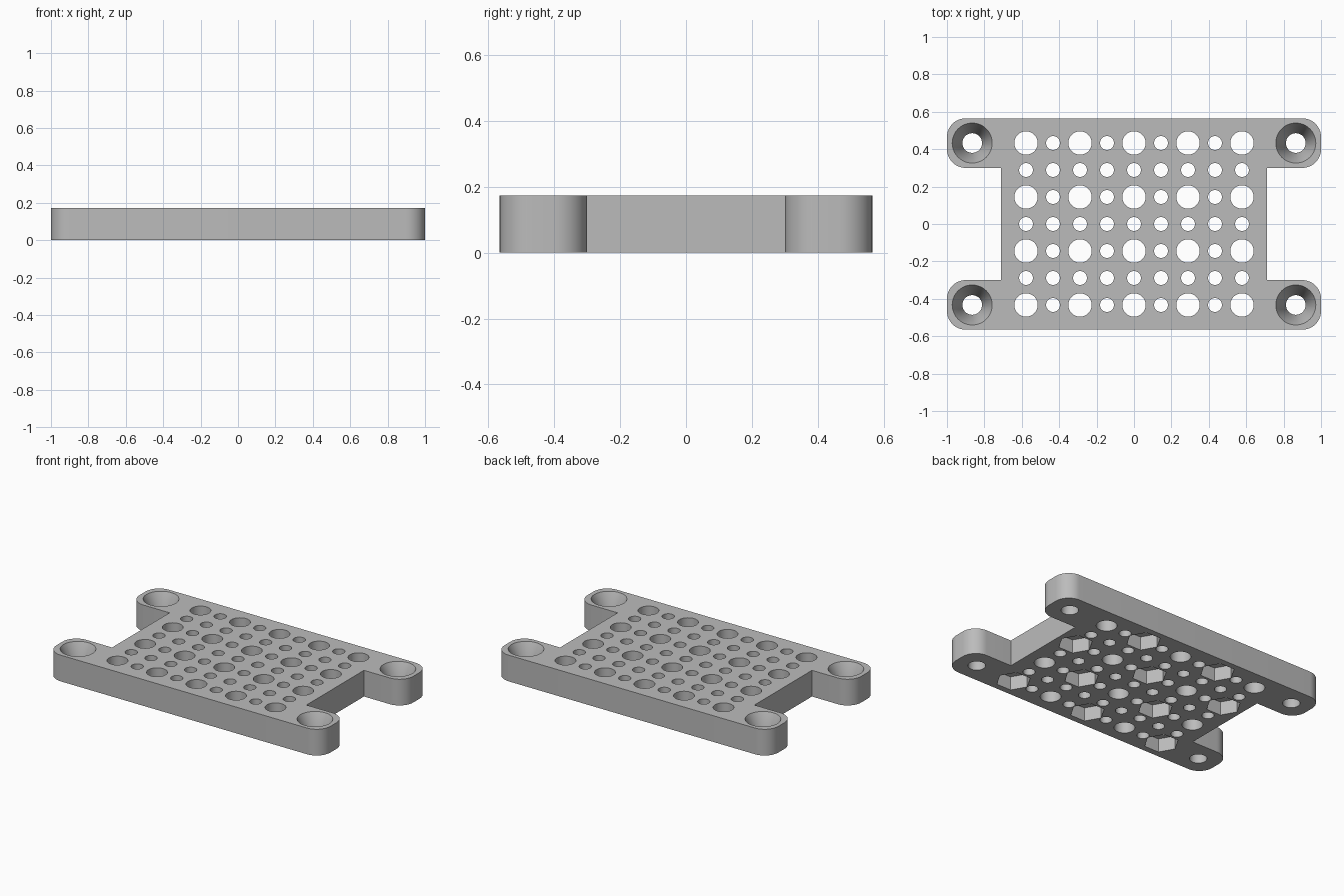
import bpy, bmesh, math

cube = bpy.data.objects.get("Cube")
if cube:
    bpy.data.objects.remove(cube, do_unlink=True)

HEIGHT = 0.173
HALF_Y = 0.565
PITCH = 0.1443
CORNER = 0.1
NUT_DEPTH = 0.09

grey = bpy.data.materials.new("plain_grey")
grey.use_nodes = True
colour = (0.5, 0.5, 0.5, 1)
grey.diffuse_color = colour
grey.node_tree.nodes["Principled BSDF"].inputs["Base Color"].default_value = colour


def finish(name, bm):
    bmesh.ops.recalc_face_normals(bm, faces=bm.faces)
    mesh = bpy.data.meshes.new(name)
    bm.to_mesh(mesh)
    bm.free()
    obj = bpy.data.objects.new(name, mesh)
    bpy.context.collection.objects.link(obj)
    mesh.materials.append(grey)
    return obj


def add_plug(bm, x, y, z0, z1, r0, r1, sides):
    """Closed prism or cone frustum running from z0 to z1."""
    rings = []
    for z, r in ((z0, r0), (z1, r1)):
        turns = [2 * math.pi * i / sides for i in range(sides)]
        rings.append([bm.verts.new((x + r * math.cos(a), y + r * math.sin(a), z)) for a in turns])
    bm.faces.new(rings[0][::-1])
    bm.faces.new(rings[1])
    for i in range(sides):
        j = (i + 1) % sides
        bm.faces.new((rings[0][i], rings[0][j], rings[1][j], rings[1][i]))


def arc(cx, cy, start, end, steps=12):
    angles = [math.radians(start + (end - start) * i / steps) for i in range(steps + 1)]
    return [(cx + CORNER * math.cos(a), cy + CORNER * math.sin(a)) for a in angles]


# Plate: one quarter outline with a rounded ear, mirrored to four
quarter = [(0.71, 0.30)]
quarter += arc(1 - CORNER, 0.30 + CORNER, -90, 0)
quarter += arc(1 - CORNER, HALF_Y - CORNER, 0, 90)
half = quarter + [(-x, y) for x, y in reversed(quarter)]
outline = half + [(-x, -y) for x, y in half]
bm = bmesh.new()
base = bm.faces.new([bm.verts.new((x, y, 0)) for x, y in outline])
top = bmesh.ops.extrude_face_region(bm, geom=[base])["geom"]
bmesh.ops.translate(bm, vec=(0, 0, HEIGHT), verts=[v for v in top if isinstance(v, bmesh.types.BMVert)])
plate = finish("mounting_plate", bm)

# Cutters: hole grid, hexagonal nut pockets on alternate large holes, ear countersinks
holes, pockets, sinks = bmesh.new(), bmesh.new(), bmesh.new()
for i in range(-4, 5):
    for j in range(-3, 4):
        x, y = i * PITCH, j * PITCH
        large = i % 2 == 0 and j % 2 == 1
        add_plug(holes, x, y, -0.1, 0.3, *([0.0625 if large else 0.037] * 2), 40)
        if large and (i // 2 + (j + 3) // 2) % 2 == 0:
            add_plug(pockets, x, y, -0.1, NUT_DEPTH, 0.106, 0.106, 6)
for x in (-0.865, 0.865):
    for y in (-3 * PITCH, 3 * PITCH):
        add_plug(holes, x, y, -0.1, 0.3, 0.0525, 0.0525, 48)
        slope = (0.107 - 0.0525) / (HEIGHT - 0.05)
        add_plug(sinks, x, y, 0.05, HEIGHT + 0.02, 0.0525, 0.107 + slope * 0.02, 48)

bpy.context.view_layer.objects.active = plate
for name, cutter_mesh in (("holes", holes), ("nut_pockets", pockets), ("countersinks", sinks)):
    cutter = finish(name + "_cutter", cutter_mesh)
    cutter.hide_render = True
    mod = plate.modifiers.new(name, 'BOOLEAN')
    mod.operation = 'DIFFERENCE'
    mod.solver = 'EXACT'
    mod.object = cutter
    bpy.ops.object.modifier_apply(modifier=mod.name)
    bpy.data.objects.remove(cutter, do_unlink=True)

# Smooth round walls, crisp edges
plate.select_set(True)
bpy.ops.object.shade_smooth_by_angle(angle=math.radians(25))
